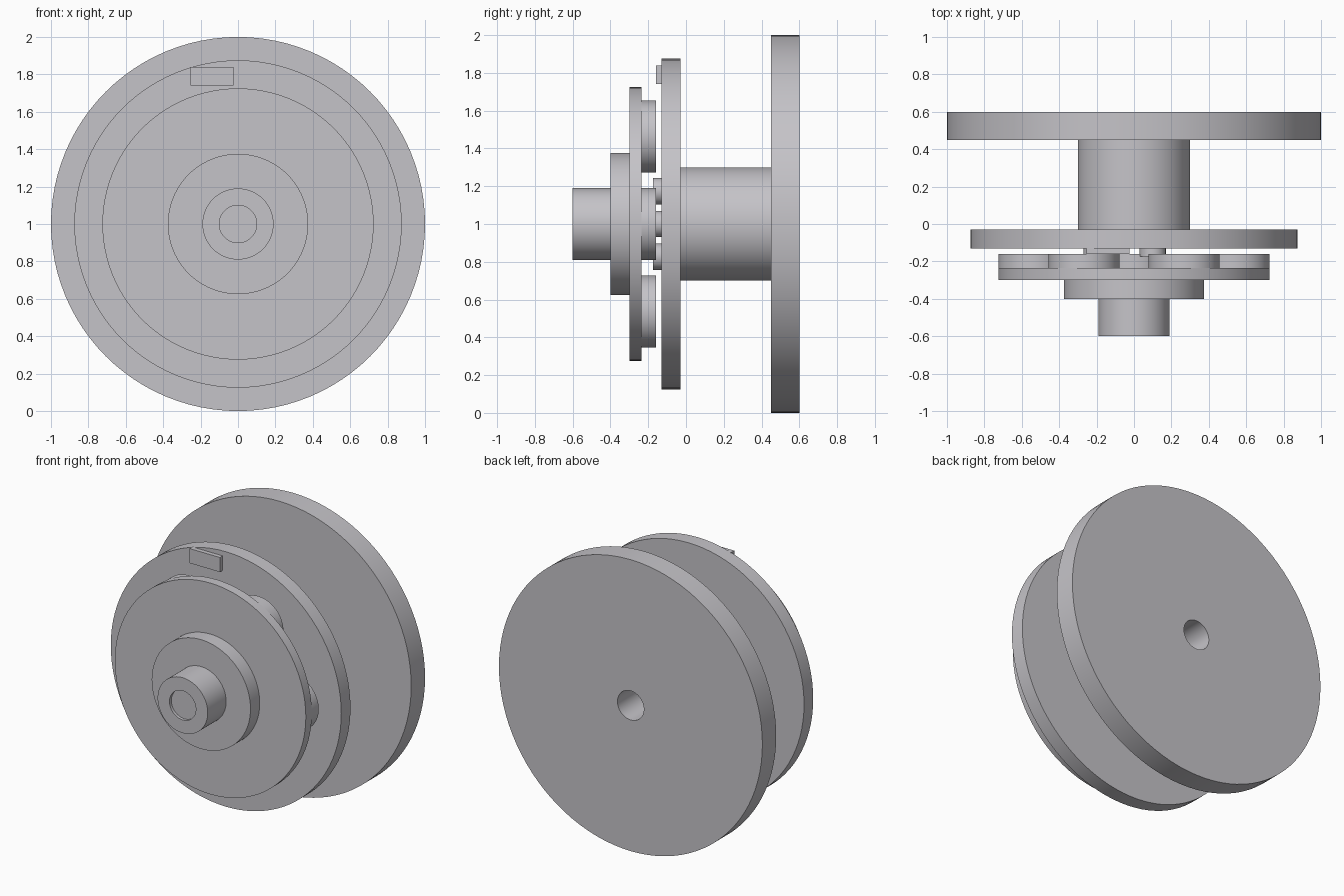
import bpy, bmesh, math

if "Cube" in bpy.data.objects:
    bpy.data.objects.remove(bpy.data.objects["Cube"])

SEG = 96
steel = bpy.data.materials.new("light_grey")
steel.diffuse_color = (0.56, 0.55, 0.58, 1)
steel.use_nodes = True
steel.node_tree.nodes["Principled BSDF"].inputs["Base Color"].default_value = steel.diffuse_color


def finish(name, bm):
    bmesh.ops.remove_doubles(bm, verts=bm.verts, dist=1e-5)
    bmesh.ops.recalc_face_normals(bm, faces=bm.faces)
    mesh = bpy.data.meshes.new(name)
    bm.to_mesh(mesh)
    bm.free()
    mesh.materials.append(steel)
    ob = bpy.data.objects.new(name, mesh)
    bpy.context.collection.objects.link(ob)
    bpy.ops.object.select_all(action='DESELECT')
    ob.select_set(True)
    bpy.context.view_layer.objects.active = ob
    bpy.ops.object.shade_smooth_by_angle(angle=math.radians(30))
    return ob


def lathe(name, profile, x=0, z=1, seg=SEG):
    """Turn a profile of (radius, y) points about an axis parallel to y."""
    bm = bmesh.new()
    vs = [bm.verts.new((x + r, y, z)) for r, y in profile]
    es = [bm.edges.new(p) for p in zip(vs, vs[1:])]
    bmesh.ops.spin(bm, geom=vs + es, cent=(x, 0, z), axis=(0, 1, 0),
                   angle=math.tau, steps=seg, use_merge=True)
    return finish(name, bm)


def disc(name, r, y0, y1, x=0, z=1, seg=SEG):
    return lathe(name, [(0, y0), (r, y0), (r, y1), (0, y1)], x, z, seg)


# Rear body: large flange, hub and middle flange with a blind bore from the back
lathe("rear_body", [(0, -0.13), (0.875, -0.13), (0.875, -0.03), (0.3, -0.03),
                    (0.3, 0.45), (1, 0.45), (1, 0.6), (0.1, 0.6),
                    (0.1, -0.03), (0, -0.03)])

# Front body: plate, stepped boss and nose with a shallow recess
lathe("front_body", [(0, -0.58), (0.1, -0.58), (0.1, -0.6), (0.19, -0.6),
                     (0.19, -0.4), (0.375, -0.4), (0.375, -0.3), (0.725, -0.3),
                     (0.725, -0.235), (0, -0.235)])

# Round pads behind the front plate: one in the centre, six around it
disc("centre_pad", 0.19, -0.24, -0.16)
for i in range(6):
    a = math.radians(60 * i)
    disc(f"pad_{i + 1}", 0.19, -0.24, -0.16,
         0.535 * math.cos(a), 1 + 0.535 * math.sin(a), 64)

# Three small pins on the middle flange
for i in range(3):
    a = math.radians(60 + 120 * i)
    disc(f"pin_{i + 1}", 0.07, -0.175, -0.125,
         0.2 * math.cos(a), 1 + 0.2 * math.sin(a), 48)

# Rectangular tab near the top of the middle flange
bm = bmesh.new()
bmesh.ops.create_cube(bm, size=1)
for v in bm.verts:
    v.co = (-0.14 + v.co.x * 0.23, -0.1425 + v.co.y * 0.035, 1.79 + v.co.z * 0.1)
finish("tab", bm)
